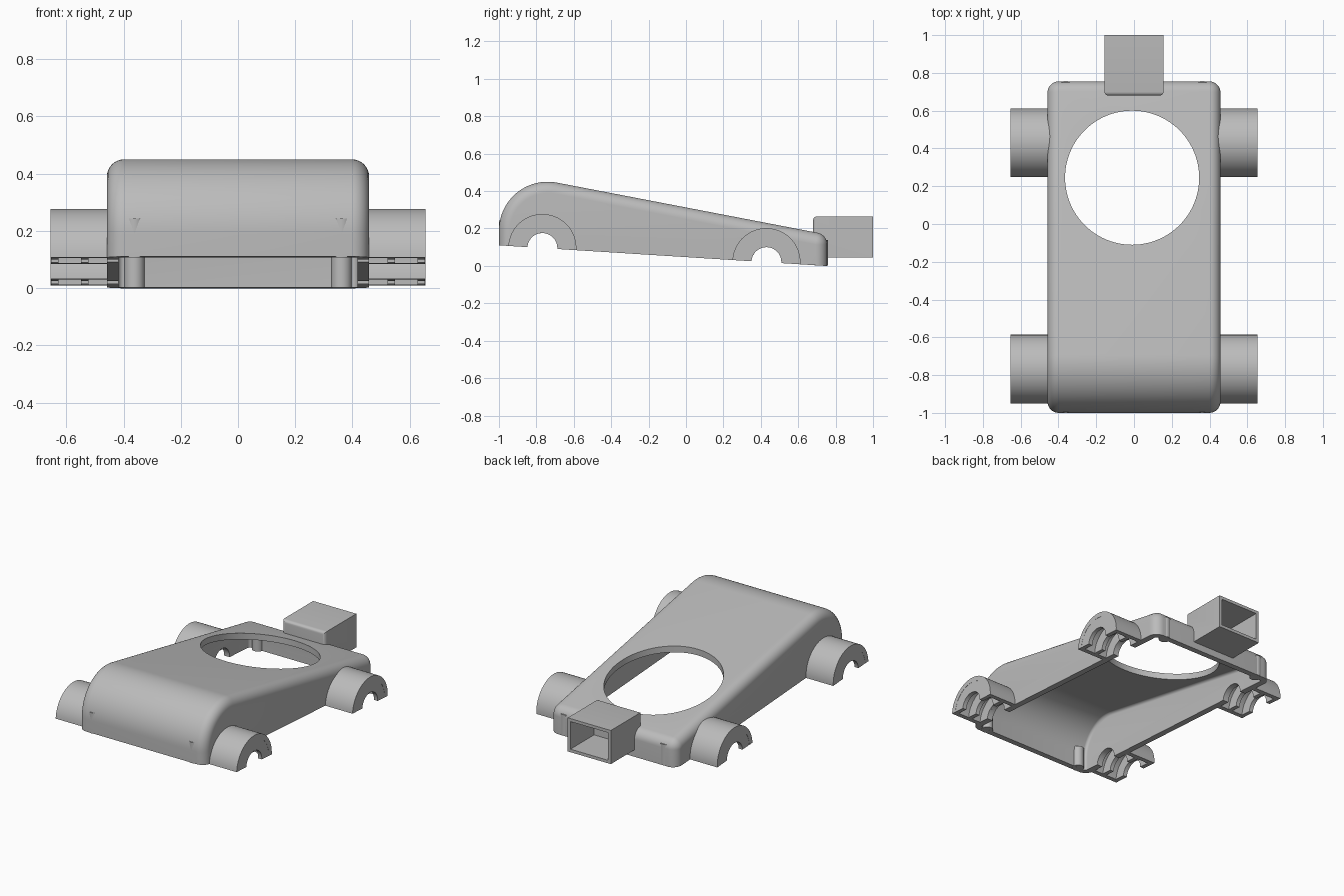
import bpy, bmesh
from math import sin, cos, pi, atan

old = bpy.data.objects.get("Cube")
if old:
    bpy.data.objects.remove(old)

grey = bpy.data.materials.new("plain grey")
grey.use_nodes = True
grey.diffuse_color = (0.5, 0.5, 0.5, 1)
grey.node_tree.nodes["Principled BSDF"].inputs["Base Color"].default_value = (0.5, 0.5, 0.5, 1)

HALF, ROUND, WALL = 0.458, 0.06, 0.04
SLOPE = -0.063          # tilt of the open underside
NOSE_Y, NOSE_Z, NOSE_R = -0.74, 0.19, 0.26
TAIL, TAIL_R, PITCH = 0.755, 0.065, 0.19


def floor_z(y):
    return 0.11 + SLOPE * (y + 1)


def finish(name, bm):
    bmesh.ops.recalc_face_normals(bm, faces=bm.faces)
    mesh = bpy.data.meshes.new(name)
    bm.to_mesh(mesh)
    bm.free()
    mesh.materials.append(grey)
    obj = bpy.data.objects.new(name, mesh)
    bpy.context.collection.objects.link(obj)
    return obj


def activate(obj):
    bpy.ops.object.select_all(action='DESELECT')
    obj.select_set(True)
    bpy.context.view_layer.objects.active = obj


def cut(obj, cutter):
    activate(obj)
    mod = obj.modifiers.new("cut", 'BOOLEAN')
    mod.operation, mod.solver, mod.object = 'DIFFERENCE', 'EXACT', cutter
    bpy.ops.object.modifier_apply(modifier=mod.name)


def loft(bm, rings):
    loops = [[bm.verts.new(p) for p in ring] for ring in rings]
    for a, b in zip(loops, loops[1:]):
        for i in range(len(a)):
            j = (i + 1) % len(a)
            bm.faces.new((a[i], a[j], b[j], b[i]))
    bm.faces.new(loops[0])
    bm.faces.new(loops[-1])


def side_profile(d, drop):
    # wedge outline shrunk inward by d, with its base lowered by drop
    n_y, n_z = sin(PITCH), cos(PITCH)
    tail_y = TAIL - TAIL_R
    tail_z = (NOSE_Y * n_y + NOSE_Z * n_z + NOSE_R - TAIL_R - tail_y * n_y) / n_z
    pts = [(NOSE_Y - NOSE_R + d, floor_z(-1 + d) - drop)]
    for i in range(25):
        a = pi + (pi / 2 - PITCH - pi) * i / 24
        pts.append((NOSE_Y + (NOSE_R - d) * cos(a), NOSE_Z + (NOSE_R - d) * sin(a)))
    for i in range(9):
        a = (pi / 2 - PITCH) * (1 - i / 8)
        pts.append((tail_y + (TAIL_R - d) * cos(a), tail_z + (TAIL_R - d) * sin(a)))
    pts.append((TAIL - d, floor_z(TAIL - d) - drop))
    return pts


def rounded_wedge(name, wall, drop):
    r = ROUND - wall
    half = [(HALF - ROUND + r * sin(a), ROUND - r * cos(a))
            for a in (i * pi / 16 for i in range(9))]
    sections = [(-x, d) for x, d in reversed(half)] + half
    bm = bmesh.new()
    loft(bm, [[(x, y, z) for y, z in side_profile(d, drop)] for x, d in sections])
    return finish(name, bm)


def cylinder(name, axis, radius, base, length, sides=64):
    bm = bmesh.new()
    rings = []
    for t in (0, length):
        ring = []
        for i in range(sides):
            u, v = radius * cos(2 * pi * i / sides), radius * sin(2 * pi * i / sides)
            off = (t, u, v) if axis == 'X' else (u, v, t)
            ring.append([b + o for b, o in zip(base, off)])
        rings.append(ring)
    loft(bm, rings)
    return finish(name, bm)


def half_ring(bm, y, outer, inner, x0, x1):
    tilt, n = atan(SLOPE), 32
    arc = [tilt + pi * i / n for i in range(n + 1)]
    path = [(outer, a) for a in arc] + [(inner, a) for a in reversed(arc)]
    loft(bm, [[(x, y + r * cos(a), floor_z(y) + r * sin(a)) for r, a in path]
              for x in (x0, x1)])


# Hollow body with a round opening and axle bores
AXLES = {"front": -0.768, "rear": 0.43}
body = rounded_wedge("body_shell", 0, 0)
hollow = rounded_wedge("hollow_cutter", WALL, 0.2)
cutters = [hollow, cylinder("opening_cutter", 'Z', 0.355, (-0.01, 0.245, -0.5), 1.5, 96)]
for y in AXLES.values():
    cutters.append(cylinder("axle_cutter", 'X', 0.08, (-1, y, floor_z(y)), 2))
for c in cutters:
    cut(body, c)
parts = [body]

# Wheel arches: a half tube with bearing ribs
for end, y in AXLES.items():
    for side, s in (("left", 1), ("right", -1)):
        bm = bmesh.new()
        half_ring(bm, y, 0.182, 0.15, s * 0.421, s * 0.655)
        for x in (0.421, 0.522, 0.627):
            half_ring(bm, y, 0.152, 0.08, s * x, s * (x + 0.027))
        parts.append(finish(f"{end}_{side}_axle_housing", bm))

# Square tail pipe, open to the rear
bm = bmesh.new()
bmesh.ops.create_cube(bm, size=1)
for v in bm.verts:
    v.co.x *= 0.312
    v.co.y = 0.84 + 0.32 * v.co.y
    v.co.z = 0.155 + 0.22 * v.co.z
bm.normal_update()
back = [f for f in bm.faces if f.normal.y > 0.9]
bmesh.ops.inset_region(bm, faces=back, thickness=0.028)
pocket = bmesh.ops.extrude_face_region(bm, geom=back)
bmesh.ops.delete(bm, geom=back, context='FACES_ONLY')
for g in pocket["geom"]:
    if isinstance(g, bmesh.types.BMVert):
        g.co.y = 0.755
rim = [e for e in bm.edges if all(v.co.y < 0.7 for v in e.verts)]
bmesh.ops.bevel(bm, geom=rim, offset=0.02, segments=5, profile=0.5, affect='EDGES')
pipe = finish("tail_box", bm)
cut(pipe, hollow)
parts.append(pipe)

# Screw bosses against the front and rear walls
for side, x in (("left", 0.362), ("right", -0.362)):
    for end, y, top in (("front", -0.964, 0.243), ("rear", 0.722, 0.138)):
        z = floor_z(y)
        parts.append(cylinder(f"{end}_{side}_boss", 'Z', 0.036, (x, y, z), top - z, 32))

for c in cutters:
    bpy.data.objects.remove(c)
for obj in parts:
    activate(obj)
    bpy.ops.object.shade_smooth_by_angle(angle=0.5)
